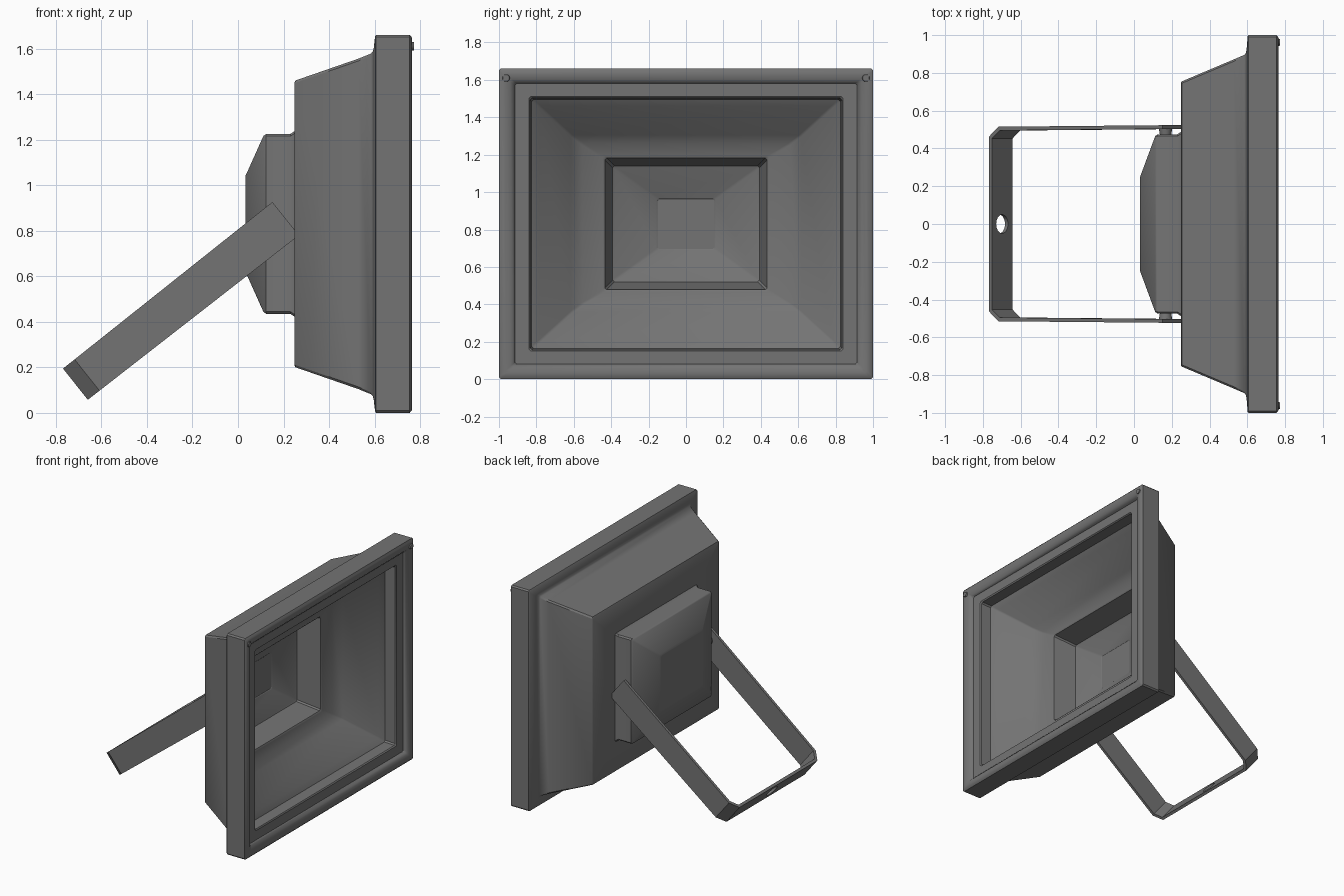
import bpy, bmesh, math
from mathutils import Matrix, Vector

if "Cube" in bpy.data.objects:
    bpy.data.objects.remove(bpy.data.objects["Cube"])

CZ = 0.83  # height of the lamp axis
GREY = bpy.data.materials.new("dark_grey")
GREY.diffuse_color = (0.175, 0.175, 0.175, 1)
GREY.use_nodes = True
GREY.node_tree.nodes["Principled BSDF"].inputs["Base Color"].default_value = GREY.diffuse_color


def smooth(ob, angle):
    bpy.ops.object.select_all(action='DESELECT')
    ob.select_set(True)
    bpy.context.view_layer.objects.active = ob
    bpy.ops.object.shade_smooth_by_angle(angle=math.radians(angle))


def finish(name, bm, angle=35):
    bmesh.ops.recalc_face_normals(bm, faces=bm.faces)
    me = bpy.data.meshes.new(name)
    bm.to_mesh(me)
    bm.free()
    me.materials.append(GREY)
    ob = bpy.data.objects.new(name, me)
    bpy.context.collection.objects.link(ob)
    smooth(ob, angle)
    return ob


def rect_loft(name, rings, c=0.01):
    """Skin rectangular rings (x, half_y, half_z) with clipped corners."""
    bm = bmesh.new()
    loops = []
    for x, a, b in rings:
        pts = [(a, b - c), (a - c, b), (c - a, b), (-a, b - c),
               (-a, c - b), (c - a, -b), (a - c, -b), (a, c - b)]
        loops.append([bm.verts.new((x, y, CZ + z)) for y, z in pts])
    for p, q in zip(loops, loops[1:]):
        for i in range(8):
            j = (i + 1) % 8
            bm.faces.new((p[i], p[j], q[j], q[i]))
    bm.faces.new(loops[0])
    bm.faces.new(loops[-1])
    return finish(name, bm)


def rod(name, center, axis, r, depth, r2=None, n=20):
    bm = bmesh.new()
    rot = Vector((0, 0, 1)).rotation_difference(Vector(axis)).to_matrix().to_4x4()
    bmesh.ops.create_cone(bm, cap_ends=True, segments=n, radius1=r,
                          radius2=r if r2 is None else r2, depth=depth,
                          matrix=Matrix.Translation(center) @ rot)
    return finish(name, bm)


# Housing: one continuous shell from the rear box, round the rim, into the reflector
rect_loft("housing", [
    # rear driver box, with a shallow dish in its back
    (0.05, 0.09, 0.07), (0.032, 0.24, 0.2),
    (0.032, 0.25, 0.21), (0.038, 0.265, 0.222), (0.112, 0.465, 0.387),
    (0.124, 0.475, 0.395), (0.23, 0.475, 0.395), (0.248, 0.487, 0.407),
    # tapered body, running smoothly into the frame
    (0.248, 0.748, 0.622), (0.253, 0.755, 0.63), (0.53, 0.872, 0.726),
    (0.584, 0.895, 0.748), (0.592, 0.905, 0.757), (0.596, 0.925, 0.772),
    # front frame and rounded rim
    (0.602, 0.994, 0.824), (0.607, 1.0, 0.83), (0.754, 1.0, 0.83),
    (0.764, 0.988, 0.818), (0.765, 0.965, 0.795), (0.759, 0.94, 0.772),
    (0.747, 0.923, 0.757), (0.73, 0.915, 0.75),
    # stepped reflector
    (0.73, 0.84, 0.68), (0.722, 0.833, 0.673), (0.645, 0.825, 0.665),
    (0.615, 0.785, 0.63), (0.44, 0.615, 0.475), (0.395, 0.555, 0.43),
    # lamp recess
    (0.388, 0.445, 0.363), (0.38, 0.434, 0.352),
    (0.217, 0.392, 0.31), (0.21, 0.38, 0.298),
    (0.176, 0.158, 0.14), (0.17, 0.152, 0.134)])

# Mounting bracket: bent strip, drawn in profile, extruded and tilted
L, T, W = 1.175, 0.02, 0.0875
half = [(L, 0.523), (0.065, 0.515), (0.0, 0.462)]
inner = [(L, 0.523 - T), (0.073, 0.515 - T), (T, 0.452)]
outline = (half + [(u, -y) for u, y in reversed(half)]
           + [(u, -y) for u, y in inner] + list(reversed(inner)))
bm = bmesh.new()
lo = [bm.verts.new((u, y, -W - 0.012 * u / L)) for u, y in outline]
hi = [bm.verts.new((u, y, W)) for u, y in outline]
n = len(outline)
for i in range(n):
    j = (i + 1) % n
    bm.faces.new((lo[i], lo[j], hi[j], hi[i]))
for i in range(5):  # strip side faces pair outer and inner points
    a, b = n - 1 - i, n - 2 - i
    bm.faces.new((lo[i], lo[i + 1], lo[b], lo[a]))
    bm.faces.new((hi[i], hi[i + 1], hi[b], hi[a]))
tilt = Matrix.Translation((-0.714, 0, 0.126)) @ Matrix.Rotation(math.radians(-38.5), 4, 'Y')
bm.transform(tilt)
bracket = finish("mounting_bracket", bm)

# Mounting hole through the cross bar
cutter = rod("hole_cutter", tilt @ Vector((T / 2, 0, 0)),
             tilt.to_3x3() @ Vector((1, 0, 0)), 0.05, 0.1, n=24)
cutter.hide_render = True
mod = bracket.modifiers.new("hole", 'BOOLEAN')
mod.operation, mod.object, mod.solver = 'DIFFERENCE', cutter, 'EXACT'
bpy.context.view_layer.objects.active = bracket
bpy.ops.object.modifier_apply(modifier="hole")
bpy.data.objects.remove(cutter)
smooth(bracket, 20)

# Pivot bolts and top corner screws
for s, side in ((1, "left"), (-1, "right")):
    rod("pivot_bolt_" + side, (0.167, s * 0.49, 0.835), (0, s, 0), 0.03, 0.036, 0.036)
    rod("corner_screw_" + side, (0.757, s * 0.962, 1.61), (1, 0, 0), 0.025, 0.03, 0.018, 12)
